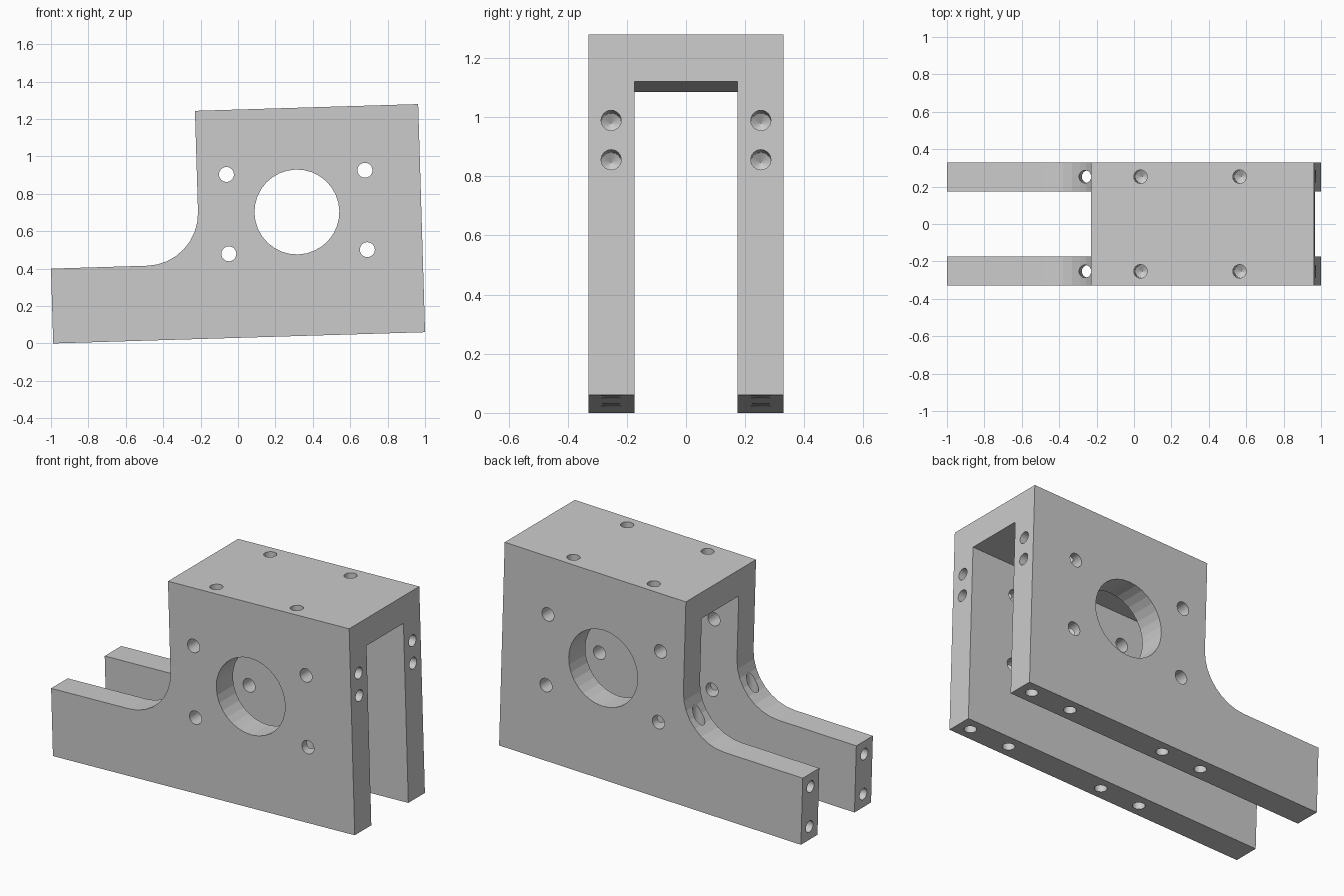
import bpy, bmesh
from math import sin, cos, pi, asin
from mathutils import Vector

if "Cube" in bpy.data.objects:
    bpy.data.objects.remove(bpy.data.objects["Cube"])

L, H, HALF, SLOT, ROOF = 1.989, 1.22, 0.33, 0.174, 1.061
STEP_U, STEP_V, R = 0.795, 0.40, 0.28
LEG_Y = 0.253


def mesh_object(name, bm):
    bmesh.ops.recalc_face_normals(bm, faces=bm.faces)
    me = bpy.data.meshes.new(name)
    bm.to_mesh(me)
    bm.free()
    ob = bpy.data.objects.new(name, me)
    bpy.context.scene.collection.objects.link(ob)
    return ob


def extruded(name, profile, y0, y1):
    bm = bmesh.new()
    face = bm.faces.new([bm.verts.new((u, y0, v)) for u, v in profile])
    ext = bmesh.ops.extrude_face_region(bm, geom=[face])
    moved = [g for g in ext["geom"] if isinstance(g, bmesh.types.BMVert)]
    bmesh.ops.translate(bm, verts=moved, vec=(0, y1 - y0, 0))
    return mesh_object(name, bm)


def drill(start, direction, depth, r, n=24):
    """Drill-shaped cutter with a conical point, starting just outside the face."""
    q = Vector(direction).to_track_quat('Z', 'Y')
    start = Vector(start)
    bm = bmesh.new()

    def ring(z):
        return [bm.verts.new(start + q @ Vector((r * cos(2 * pi * i / n), r * sin(2 * pi * i / n), z)))
                for i in range(n)]
    a, b = ring(-0.05), ring(depth)
    tip = bm.verts.new(start + q @ Vector((0, 0, depth + 0.58 * r)))
    bm.faces.new(a)
    for i in range(n):
        j = (i + 1) % n
        bm.faces.new((a[i], a[j], b[j], b[i]))
        bm.faces.new((b[i], b[j], tip))
    return mesh_object("drill_cutter", bm)


# Side profile with the concave fillet
fillet = [(STEP_U - R + R * sin(t), STEP_V + R - R * cos(t))
          for t in (pi / 2 * i / 8 for i in range(9))]
profile = [(0, 0), (L, 0), (L, H), (STEP_U, H)] + fillet[::-1] + [(0, STEP_V)]
body = extruded("bracket_body", profile, -HALF, HALF)

# Slot between the two legs
cutters = [extruded("slot_cutter", [(-0.1, -0.1), (L + 0.1, -0.1), (L + 0.1, ROOF), (-0.1, ROOF)],
                    -SLOT, SLOT)]

# Bore and its four bolt holes, straight through both legs
cutters.append(drill((1.3235, -HALF, 0.663), (0, 1, 0), 1.0, 0.227, 32))
for u in (0.953, 1.694):
    for v in (0.4505, 0.875):
        cutters.append(drill((u, -HALF, v), (0, 1, 0), 1.0, 0.04))

# Threaded holes, the same in each leg
for y in (-LEG_Y, LEG_Y):
    for v in (0.796, 0.929):
        cutters.append(drill((L, y, v), (-1, 0, 0), 0.32, 0.034))
    for v in (0.08, 0.32):
        cutters.append(drill((0, y, v), (1, 0, 0), 0.32, 0.034))
    for u in (1.06, 1.59):
        cutters.append(drill((u, y, H), (0, 0, -1), 0.30, 0.036))
    for u in (0.743, 1.007, 1.645, 1.909):
        cutters.append(drill((u, y, 0), (0, 0, 1), 0.60, 0.034))

# Cut everything and drop the cutters
bpy.context.view_layer.objects.active = body
for c in cutters:
    c.hide_render = True
    mod = body.modifiers.new("cut", 'BOOLEAN')
    mod.operation, mod.solver, mod.object = 'DIFFERENCE', 'EXACT', c
    bpy.ops.object.modifier_apply(modifier=mod.name)
    bpy.data.objects.remove(c)

# The whole bracket leans slightly
body.rotation_euler = (0, -asin(0.0302), 0)
body.location = (-0.988, 0, 0)
